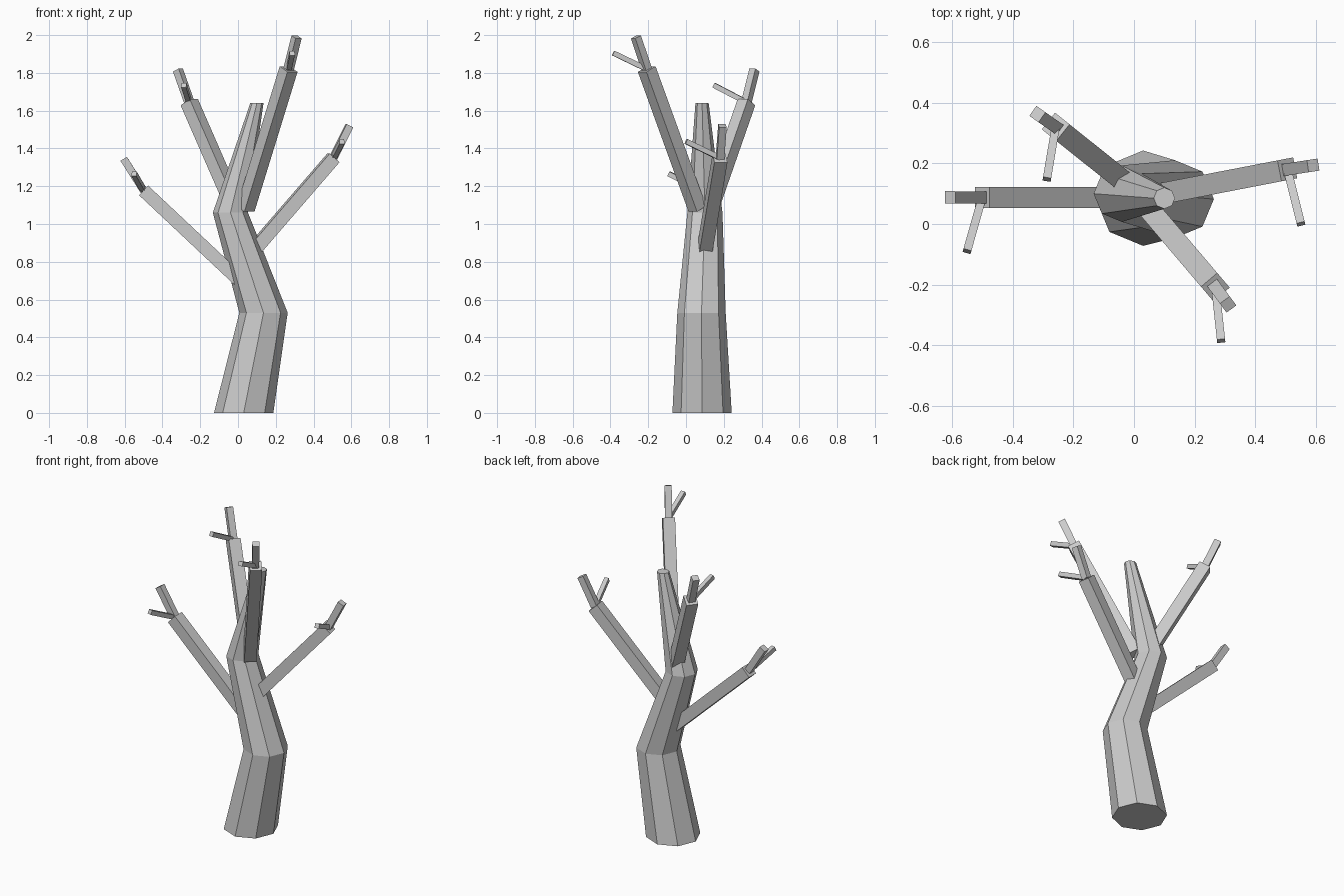
import bpy, bmesh, math
from mathutils import Vector

cube = bpy.data.objects.get("Cube")
if cube:
    bpy.data.objects.remove(cube, do_unlink=True)

# Single bark colour
bark = bpy.data.materials.new("grey_bark")
bark.use_nodes = True
colour = (0.6, 0.6, 0.6, 1)
bark.diffuse_color = colour
bark.node_tree.nodes["Principled BSDF"].inputs["Base Color"].default_value = colour


def loft(name, rings):
    """Skin a closed tube through equal-sized rings of points and cap both ends."""
    bm = bmesh.new()
    loops = [[bm.verts.new(p) for p in ring] for ring in rings]
    n = len(loops[0])
    for low, high in zip(loops, loops[1:]):
        for i in range(n):
            j = (i + 1) % n
            bm.faces.new((low[i], low[j], high[j], high[i]))
    bm.faces.new(loops[0][::-1])
    bm.faces.new(loops[-1])
    bmesh.ops.recalc_face_normals(bm, faces=bm.faces)
    mesh = bpy.data.meshes.new(name)
    bm.to_mesh(mesh)
    bm.free()
    mesh.materials.append(bark)
    obj = bpy.data.objects.new(name, mesh)
    bpy.context.collection.objects.link(obj)


def octagon(x, y, z, r):
    return [(x + r * math.cos(i * math.pi / 4), y + r * math.sin(i * math.pi / 4), z)
            for i in range(8)]


def beam(name, start, end, width):
    """Square bar between two points, with one side kept horizontal."""
    start, end = Vector(start), Vector(end)
    axis = (end - start).normalized()
    side = axis.cross(Vector((0, 0, 1))).normalized() * width / 2
    up = side.cross(axis)
    corners = (side + up, up - side, -side - up, side - up)
    loft(name, [[p + c for c in corners] for p in (start, end)])


# Crooked, tapering trunk
loft("trunk", [octagon(0.03, 0.085, 0, 0.157),
               octagon(0.135, 0.082, 0.53, 0.128),
               octagon(-0.04, 0.1, 1.06, 0.093),
               octagon(0.1, 0.085, 1.64, 0.035)])

# Each limb: base, tip, end of the upright twig, end of the forward twig
limbs = {
    "front": ((0.04, 0.06, 1.08), (0.268, -0.208, 1.82),
              (0.31, -0.265, 1.99), (0.287, -0.385, 1.905)),
    "left": ((0.09, 0.1, 0.87), (0.505, 0.18, 1.35),
             (0.59, 0.193, 1.52), (0.55, 0, 1.437)),
    "right": ((0.03, 0.087, 0.68), (-0.5, 0.087, 1.178),
              (-0.605, 0.088, 1.345), (-0.55, -0.09, 1.265)),
    "back": ((-0.02, 0.13, 1.1), (-0.258, 0.32, 1.645),
             (-0.318, 0.362, 1.815), (-0.287, 0.147, 1.735)),
}
for name, (base, tip, upper, forward) in limbs.items():
    beam(name + "_branch", base, tip, 0.07)
    beam(name + "_upright_twig", tip, upper, 0.04)
    beam(name + "_forward_twig", tip, forward, 0.027)
